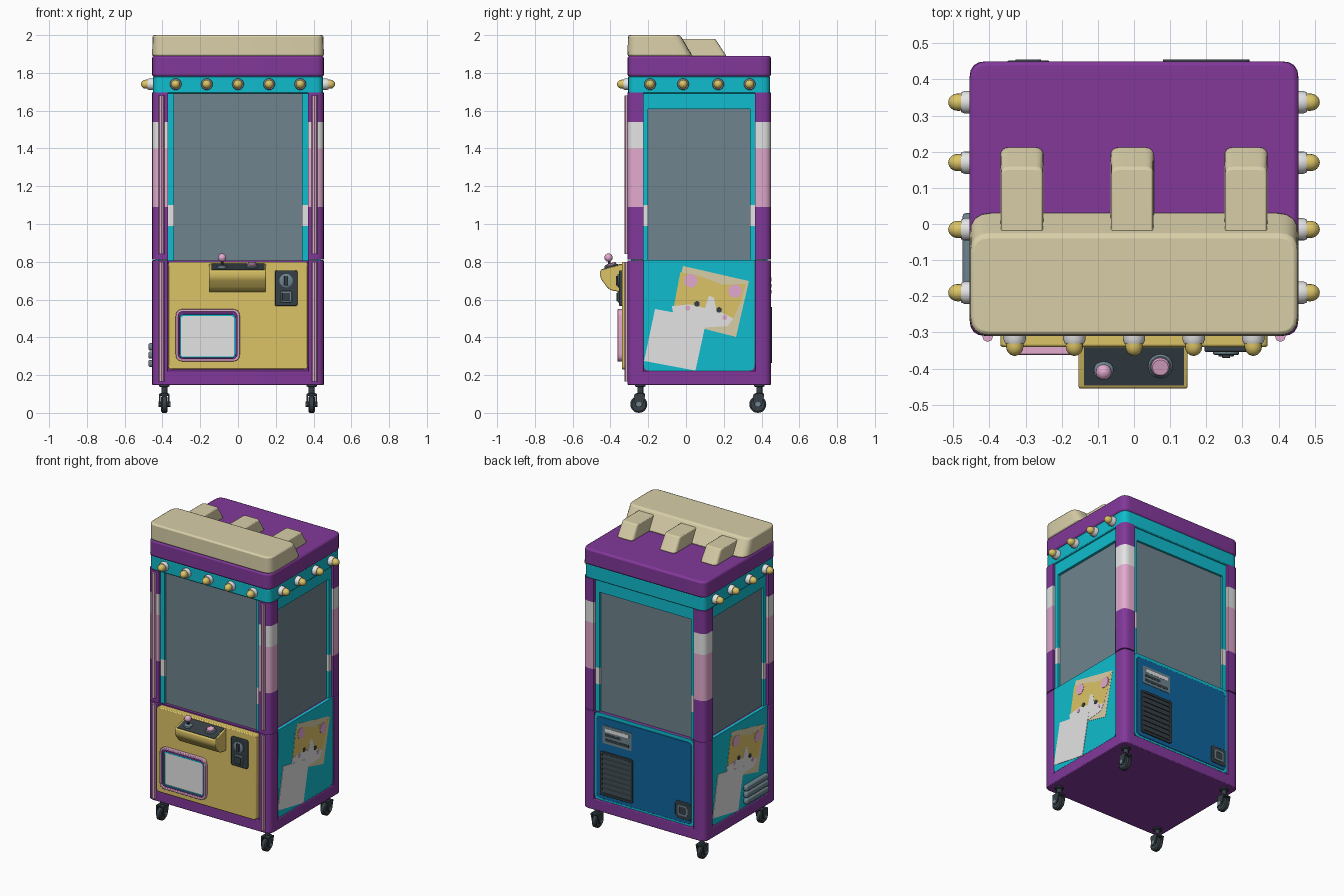
import bpy, bmesh, math
from mathutils import Vector

if "Cube" in bpy.data.objects:
    bpy.data.objects.remove(bpy.data.objects["Cube"])

# Flat colours, given as sRGB and stored as linear values
def lin(c):
    c /= 255
    return c / 12.92 if c < 0.04045 else ((c + 0.055) / 1.055) ** 2.4

MATS = {}
for key, rgb in {"purple": (130, 56, 154), "teal": (16, 188, 206), "gold": (220, 196, 102),
                 "tan": (216, 206, 168), "pink": (226, 170, 206), "light_grey": (228, 228, 228),
                 "glass_slate": (110, 132, 142), "charcoal": (54, 64, 70), "blue": (16, 100, 158)}.items():
    MATS[key] = bpy.data.materials.new(key)
    MATS[key].diffuse_color = (*[lin(c) for c in rgb], 1)

AX = {"x": lambda u, v, w: (w, u, v), "y": lambda u, v, w: (u, w, v), "z": lambda u, v, w: (u, v, w)}

# Skin a stack of equal-count outlines along an axis; one material per band
def loft(name, rings, axis, mats, bevel=0, closed=False):
    bm = bmesh.new()
    vs = [[bm.verts.new(AX[axis](u, v, w)) for u, v in pts] for w, pts in rings]
    n = len(vs[0])
    for k, (a, b) in enumerate(zip(vs, vs[1:] + ([vs[0]] if closed else []))):
        for i in range(n):
            j = (i + 1) % n
            bm.faces.new((a[i], a[j], b[j], b[i])).material_index = min(k, len(mats) - 1)
    if not closed:
        bm.faces.new(vs[0]).material_index = 0
        bm.faces.new(vs[-1]).material_index = len(mats) - 1
    bmesh.ops.recalc_face_normals(bm, faces=bm.faces[:])
    me = bpy.data.meshes.new(name)
    bm.to_mesh(me)
    bm.free()
    for m in mats:
        me.materials.append(MATS[m])
    o = bpy.data.objects.new(name, me)
    bpy.context.collection.objects.link(o)
    bpy.ops.object.select_all(action="DESELECT")
    o.select_set(True)
    bpy.context.view_layer.objects.active = o
    bpy.ops.object.shade_smooth_by_angle(angle=math.radians(32))
    if bevel:
        b = o.modifiers.new("bevel", "BEVEL")
        b.width, b.segments, b.limit_method, b.angle_limit = bevel, 2, "ANGLE", math.radians(35)
    return o

def prism(name, pts, axis, a, b, mat, bevel=0):
    return loft(name, [(a, pts), (b, pts)], axis, [mat], bevel)

# Outline with filleted corners, from (u, v, radius)
def fillet(corners, n=5):
    out = []
    for i, (u, v, r) in enumerate(corners):
        p = Vector((u, v))
        if r == 0:
            out.append((u, v))
            continue
        a = p + (Vector(corners[i - 1][:2]) - p).normalized() * r
        b = p + (Vector(corners[(i + 1) % len(corners)][:2]) - p).normalized() * r
        for k in range(n):
            t = k / (n - 1)
            q = a * (1 - t) ** 2 + p * 2 * t * (1 - t) + b * t * t
            out.append((q.x, q.y))
    return out

def rr(u0, u1, v0, v1, r=0):
    return fillet([(u0, v0, r), (u1, v0, r), (u1, v1, r), (u0, v1, r)])

def circle(r, n=16, u=0, v=0):
    return [(u + r * math.cos(2 * math.pi * i / n), v + r * math.sin(2 * math.pi * i / n)) for i in range(n)]

def lathe(name, prof, loc, direction, mat, n=16):
    o = loft(name, [(h, circle(max(r, 0.0008), n)) for r, h in prof], "z", [mat])
    o.location = loc
    o.rotation_euler = Vector(direction).to_track_quat("Z", "Y").to_euler()
    return o

def dome(r, h0, h):
    return [(r * math.cos(k * math.pi / 12), h0 + h * math.sin(k * math.pi / 12)) for k in range(7)]

def ring(name, o, i, a, b, mat, r=0.04, bevel=0.003):
    loft(name, [(a, rr(*o, r)), (b, rr(*o, r)), (b, rr(*i, r * 0.7)), (a, rr(*i, r * 0.7))], "y", [mat], bevel, True)

# Cabinet core, plinth, header band and roof
prism("cabinet_core", rr(-.443, .443, -.30, .438, .03), "z", .15, .808, "purple")
prism("plinth", rr(-.455, .455, -.31, .45, .045), "z", .148, .222, "purple", .005)
prism("header_band", rr(-.45, .45, -.306, .446, .045), "z", 1.692, 1.782, "teal", .005)
prism("roof", rr(-.455, .455, -.31, .45, .05), "z", 1.78, 1.89, "purple", .012)
prism("glass_box", rr(-.42, .42, -.28, .418), "z", .8, 1.7, "glass_slate")

# Corner posts, striped above the seam, with the teal and white inner strips beside them
bands = [.812, 1.09, 1.40, 1.54, 1.695]
for sx in (-1, 1):
    for yo, yi in ((-.31, -.225), (.45, .365)):
        plan = fillet([(sx * .37, yi, 0), (sx * .455, yi, 0), (sx * .455, yo, .045), (sx * .37, yo, 0)])
        prism("lower_post", plan, "z", .2, .808, "purple", .004)
        loft("upper_post", [(z, plan) for z in bands], "z", ["purple", "pink", "light_grey", "purple"])
        s = 1 if yo > 0 else -1
        y0 = yo - s * .018
        strips = [rr(*sorted((sx * .34, sx * .375)), *sorted((y0, y0 - s * .03))),
                  rr(*sorted((sx * .437, sx * .405)), *sorted((yi + s * .005, yi - s * .025)))]
        for st in strips:
            loft("window_strip", [(z, st) for z in (.8, .99, 1.10, 1.695)], "z", ["teal", "light_grey", "teal"])
    # Pink beads on the front posts and top strip of the side window
    for z0, z1 in ((.165, .80), (.84, 1.68)):
        prism("post_bead", circle(.015, 8, sx * .405, -.311), "z", z0, z1, "pink")
    prism("window_top_strip", rr(-.23, .37, 1.61, 1.70), "x", sx * .40, sx * .437, "teal")
prism("back_window_top_strip", rr(-.375, .375, 1.61, 1.70), "y", .40, .432, "teal")

# Topper: a paw block with three toes
loft("topper", [(1.888, rr(-.455, .455, -.31, .035, .06)), (2.0, rr(-.452, .452, -.307, -.03, .05))], "z", ["tan"], .01)
for x in (-.31, -.005, .31):
    loft("topper_toe", [(1.888, rr(x - .06, x + .06, -.05, .215, .025)),
                        (1.98, rr(x - .058, x + .058, -.05, .155, .02))], "z", ["tan"], .006)

# Marquee bulbs on the front and both sides
def bulb(loc, d):
    lathe("bulb_collar", [(.031, -.005), (.031, .014), (.027, .024)], loc, d, "light_grey")
    lathe("bulb", [(.023, .015)] + dome(.024, .032, .027), loc, d, "gold")
for i in range(5):
    bulb((-.33 + .165 * i, -.306, 1.74), (0, -1, 0))
for sx in (-1, 1):
    for y in (-.19, -.015, .17, .337):
        bulb((sx * .455, y, 1.74), (sx, 0, 0))

# Side panels with the cat picture, turned the same way on both sides
head = [(-.03, .745), (.07, .725), (.19, .68), (.318, .682), (.29, .585), (.25, .50), (.17, .465), (.02, .50), (-.063, .57)]
muzzle = [(-.075, .565), (.02, .575), (.1, .555), (.122, .62), (.148, .61), (.16, .545), (.25, .50), (.22, .46), (.07, .45), (-.055, .465)]
picture = [("picture_card", [(-.016, .778), (.333, .698), (.265, .402), (-.08, .49)], "tan"),
           ("cat_head", head, "gold"), ("cat_muzzle", muzzle, "light_grey"),
           ("paper_card", [(-.164, .55), (.11, .50), (.05, .224), (-.222, .275)], "light_grey")]
picture += [("cat_ear", circle(.036, 14, u, v), "pink") for u, v in ((.026, .70), (.26, .645))]
picture += [("cat_eye", circle(.015, 10, u, v), "charcoal") for u, v in ((.058, .577), (.175, .545))]
picture += [("cat_cheek", circle(.013, 10, u, v), "pink") for u, v in ((.01, .555), (.205, .505))]
for s in (-1, 1):
    panel = fillet([(-.224, .222, .035), (.364, .222, .035), (.364, .81, 0), (-.224, .81, 0)])
    prism("side_panel", panel, "x", s * .43, s * .449, "teal")
    for k, (name, pts, mat) in enumerate(picture):
        pts = [(u if s > 0 else .14 - u, v) for u, v in pts]
        prism(name, pts, "x", s * .448, s * (.4498 + .0006 * min(k, 5)), mat)

# Three vent bars on the left side
for z in (.262, .306, .35):
    prism("side_vent_bar", rr(-.21, .03, z - .019, z + .019, .015), "x", -.44, -.474, "glass_slate", .008)

# Front panel and prize door
prism("front_panel", rr(-.37, .37, .23, .80, .02), "y", -.29, -.34, "gold", .006)
ring("door_frame", (-.33, .01, .272, .55), (-.317, -.004, .286, .536), -.33, -.362, "pink")
ring("door_inner_frame", (-.318, -.003, .285, .537), (-.308, -.014, .292, .522), -.33, -.354, "purple", .03)
ring("door_rim", (-.31, -.012, .29, .524), (-.302, -.021, .298, .512), -.33, -.349, "teal", .02, 0)
prism("prize_flap", rr(-.305, -.018, .294, .516, .01), "y", -.33, -.344, "light_grey")

# Control console with joystick and button
side = fillet([(-.33, .79, 0), (-.455, .755, .008), (-.455, .715, .02), (-.405, .648, .025), (-.33, .64, 0)])
prism("console", side, "x", -.153, .148, "gold", .004)
top = lambda y: .79 + (y + .33) * .28
prism("console_top", [(-.342, top(-.342) + .003), (-.447, top(-.447) + .003), (-.447, top(-.447) - .01), (-.342, top(-.342) - .01)],
      "x", -.139, .139, "charcoal")
lathe("joystick_base", [(.027, -.01), (.027, .008), (.018, .014)], (-.084, -.405, .769), (0, 0, 1), "glass_slate")
lathe("joystick_stem", [(.007, 0), (.007, .05)], (-.084, -.407, .769), (0, 0, 1), "charcoal", 10)
lathe("joystick_ball", [(.022 * math.sin(k * math.pi / 8), -.022 * math.cos(k * math.pi / 8)) for k in range(9)],
      (-.084, -.41, .822), (0, 0, 1), "pink")
lathe("button_collar", [(.034, -.01), (.034, .006), (.029, .01)], (.073, -.392, .773), (0, -.25, 1), "glass_slate", 20)
lathe("button", [(.026, 0), (.026, .017), (.022, .021)], (.073, -.392, .773), (0, -.25, 1), "pink", 20)

# Coin unit
prism("coin_plate", rr(.195, .315, .565, .755, .012), "y", -.33, -.354, "charcoal", .004)
lathe("coin_dial", [(.036, 0), (.036, .008), (.03, .011)], (.255, -.352, .70), (0, -1, 0), "glass_slate", 20)
prism("coin_slot_block", rr(.244, .266, .675, .725, .004), "y", -.35, -.371, "charcoal", .002)
prism("coin_return_frame", rr(.225, .285, .585, .645, .008), "y", -.35, -.362, "glass_slate", .003)
prism("coin_return_flap", rr(.234, .276, .592, .636, .004), "y", -.35, -.367, "charcoal", .002)

# Back panel with label plate, louvre and power socket
prism("back_frame", rr(-.368, .368, .224, .808, .03), "y", .42, .443, "teal")
prism("back_panel", rr(-.352, .352, .238, .785, .03), "y", .42, .447, "blue", .002)
prism("label_plate", rr(.09, .305, .615, .735, .006), "y", .44, .450, "glass_slate")
for x0, x1, z0, z1 in ((.11, .285, .695, .718), (.17, .285, .665, .682), (.11, .285, .632, .65)):
    prism("label_bar", rr(x0, x1, z0, z1), "y", .445, .4515, "light_grey" if z0 > .69 else "charcoal")
prism("louvre_back", rr(.082, .318, .268, .558, .012), "y", .44, .449, "charcoal")
ring("louvre_frame", (.08, .32, .265, .56), (.095, .305, .28, .545), .44, .455, "charcoal", .015, .002)
for i in range(8):
    z = .285 + i * .033
    prism("louvre_slat", [(.448, z), (.455, z), (.455, z + .008), (.448, z + .024)], "x", .09, .31, "charcoal")
prism("socket_plate", rr(-.35, -.235, .262, .378, .02), "y", .44, .452, "charcoal", .003)
ring("socket_rim", (-.328, -.257, .285, .355), (-.317, -.268, .296, .344), .44, .455, "glass_slate", .015, 0)

# Casters
for x in (-.39, .39):
    for y in (-.25, .38):
        lathe("caster_stem", [(.028, .15), (.028, .14), (.016, .136), (.016, .105), (.026, .102), (.026, .09)],
              (x, y + .008, 0), (0, 0, 1), "charcoal")
        lathe("caster_wheel", [(.037, -.017), (.045, -.011), (.045, .011), (.037, .017)], (x, y, .045), (1, 0, 0), "charcoal", 20)
        lathe("caster_hub", [(.014, -.032), (.014, .032)], (x, y, .045), (1, 0, 0), "glass_slate", 12)
        fork = fillet([(y - .02, .035, .01), (y + .02, .035, .01), (y + .036, .098, .01), (y - .025, .098, .01)])
        for s in (-1, 1):
            prism("caster_fork", fork, "x", x + s * .02, x + s * .028, "charcoal")
        prism("caster_bridge", rr(y - .023, y + .034, .091, .1, .004), "x", x - .028, x + .028, "charcoal")

for m in bpy.data.materials:
    if m.users and not m.is_grease_pencil:
        m.use_nodes = True
        m.node_tree.nodes["Principled BSDF"].inputs["Base Color"].default_value = m.diffuse_color
